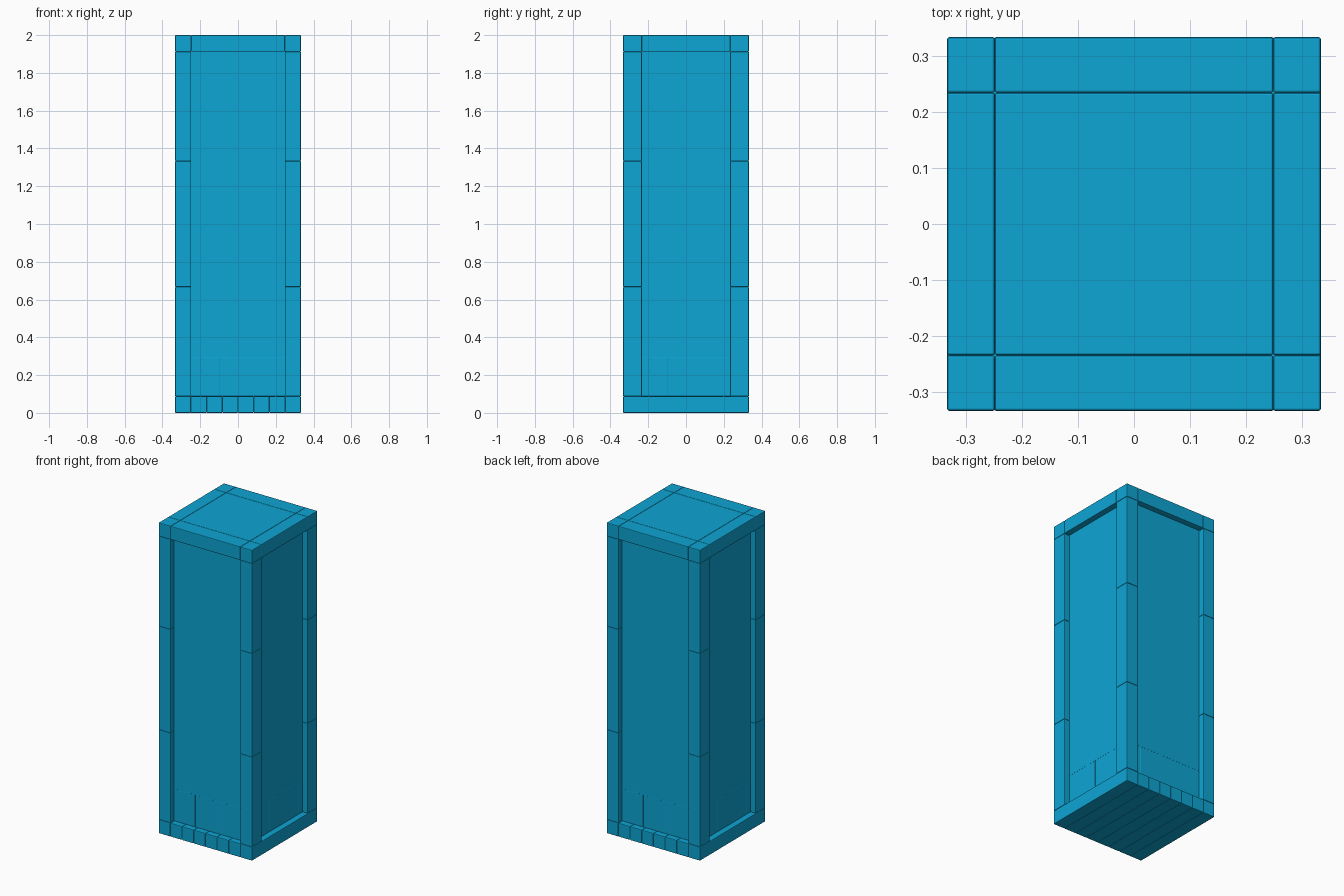
import bpy

if "Cube" in bpy.data.objects:
    bpy.data.objects.remove(bpy.data.objects["Cube"])

mat = bpy.data.materials.new("cyan")
mat.diffuse_color = (0.004, 0.376, 0.658, 1)
mat.use_nodes = True
mat.node_tree.nodes["Principled BSDF"].inputs["Base Color"].default_value = mat.diffuse_color


def block(name, x, y, z, bevel=0.004):
    """Box spanning the given (min, max) ranges, with softened edges."""
    bpy.ops.mesh.primitive_cube_add(size=1)
    ob = bpy.context.object
    ob.name = name
    spans = (x, y, z)
    for v in ob.data.vertices:
        v.co = [a + (c + 0.5) * (b - a) for c, (a, b) in zip(v.co, spans)]
    ob.data.materials.append(mat)
    if bevel:
        m = ob.modifiers.new("soft_edges", 'BEVEL')
        m.width = bevel
        m.segments = 2
    return ob


def side(s, a, b):
    """Range a..b mirrored to the negative side when s is -1."""
    return (a, b) if s > 0 else (-b, -a)


R = 0.333               # outer half width
PX, PY = 0.248, 0.234   # inner faces of the corner posts
W = 0.295               # recessed wall half width
BASE, SLAT, CAP, TOP = 0.088, 0.295, 1.913, 2.0

# Floor planks running front to back
pw = 2 * R / 8
for i in range(8):
    block("floor_plank", (-R + i * pw, -R + (i + 1) * pw), (-R, R), (0, BASE))

# Corner posts in three stacked lengths, with a cap block on each
levels = (BASE, 2 / 3, 4 / 3, CAP, TOP)
for sx in (-1, 1):
    for sy in (-1, 1):
        for i, (z0, z1) in enumerate(zip(levels, levels[1:])):
            name = "corner_cap" if i == 3 else "corner_post"
            block(name, side(sx, PX, R), side(sy, PY, R), (z0, z1))

# Top frame beams, lid and skirting slats on every side
sw = 2 * W / 6
for s in (-1, 1):
    block("top_beam_front_back", (-PX, PX), side(s, PY, R), (CAP, TOP))
    block("top_beam_side", side(s, PX, R), (-PY, PY), (CAP, TOP))
    for i in range(6):
        run = (-W + i * sw, -W + (i + 1) * sw)
        block("skirting_slat_front_back", run, side(s, W - 0.03, W), (BASE, SLAT), 0.001)
        block("skirting_slat_side", side(s, W - 0.03, W), run, (BASE, SLAT), 0.001)
block("lid_panel", (-PX, PX), (-PY, PY), (CAP, TOP))

# Recessed wall panels
block("wall_panels", (-W, W), (-W, W), (SLAT, CAP), 0)
